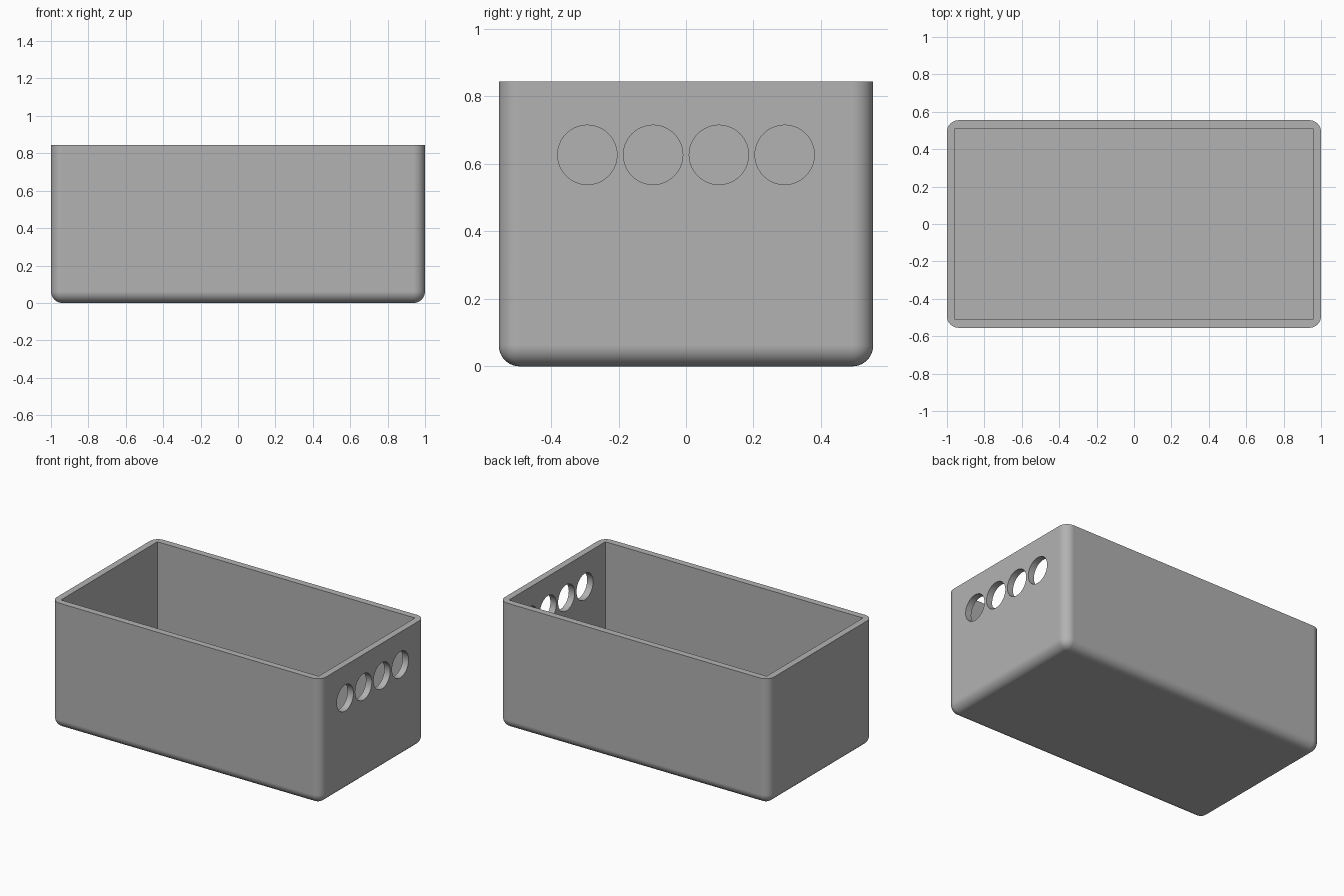
import bpy, bmesh, math

if "Cube" in bpy.data.objects:
    bpy.data.objects.remove(bpy.data.objects["Cube"])

HX, HY, H = 1.0, 0.555, 0.845      # outer half sizes and height
WALL, RADIUS = 0.044, 0.062        # wall thickness, outer corner radius
HOLE_Z, HOLE_R = 0.627, 0.088

grey = bpy.data.materials.new("plain_grey")
grey.diffuse_color = (0.448, 0.448, 0.448, 1)
grey.use_nodes = True
grey.node_tree.nodes["Principled BSDF"].inputs["Base Color"].default_value = grey.diffuse_color


def box(name, hx, hy, z0, z1):
    bpy.ops.mesh.primitive_cube_add(size=2, location=(0, 0, 0))
    ob = bpy.context.object
    ob.name = name
    for v in ob.data.vertices:
        v.co = (v.co.x * hx, v.co.y * hy, z1 if v.co.z > 0 else z0)
    return ob


def cut(target, cutter):
    mod = target.modifiers.new("cut", "BOOLEAN")
    mod.operation, mod.solver, mod.object = "DIFFERENCE", "EXACT", cutter
    bpy.context.view_layer.objects.active = target
    bpy.ops.object.modifier_apply(modifier=mod.name)
    bpy.data.objects.remove(cutter)


# Outer body: rounded upright and bottom edges, sharp top rim
body = box("open_box", HX, HY, 0, H)
bm = bmesh.new()
bm.from_mesh(body.data)
edges = [e for e in bm.edges if min(v.co.z for v in e.verts) < H / 2]
bmesh.ops.bevel(bm, geom=edges, offset=RADIUS, offset_type="OFFSET",
                segments=10, profile=0.5, affect="EDGES")
bm.to_mesh(body.data)
bm.free()
body.data.materials.append(grey)

# Square-cornered cavity
cut(body, box("cavity_cutter", HX - WALL, HY - WALL, WALL, H + 0.2))

# Row of four round holes through the right end wall
for i in range(4):
    bpy.ops.mesh.primitive_cylinder_add(
        vertices=64, radius=HOLE_R, depth=0.3,
        location=(HX, (i - 1.5) * 0.195, HOLE_Z), rotation=(0, math.pi / 2, 0))
    cut(body, bpy.context.object)

# Smooth rounded surfaces, crisp rim and hole edges
bpy.ops.object.select_all(action="DESELECT")
body.select_set(True)
bpy.context.view_layer.objects.active = body
bpy.ops.object.shade_smooth_by_angle(angle=math.radians(30))
normals = body.modifiers.new("flat_face_normals", "WEIGHTED_NORMAL")
normals.keep_sharp = True
